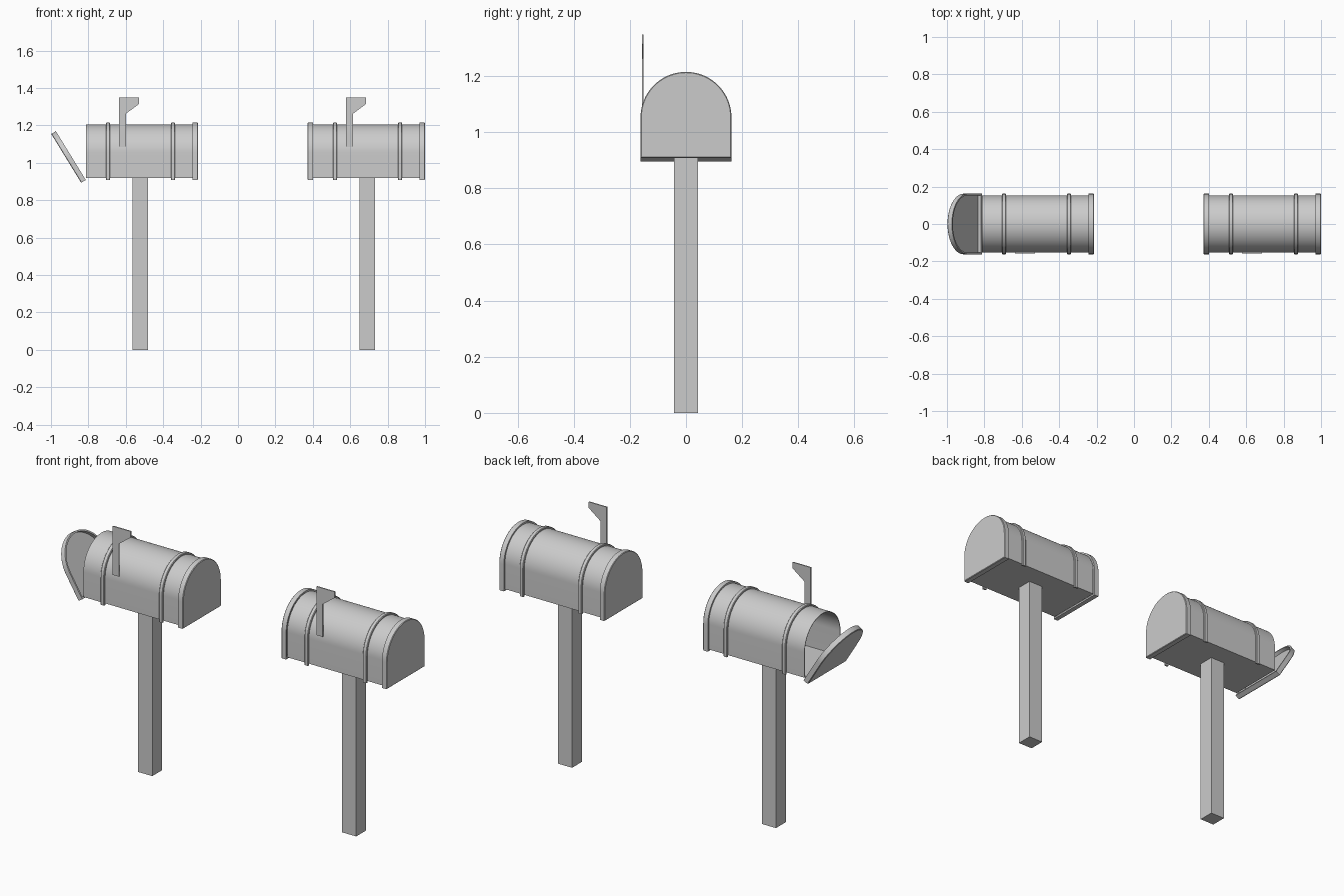
import bpy, bmesh, math
from mathutils import Matrix, Vector

if "Cube" in bpy.data.objects:
    bpy.data.objects.remove(bpy.data.objects["Cube"])

R, ZC, ZB = 0.153, 1.053, 0.918   # shell radius, arc centre height, floor height
SEG = 40


def arch(x, r, bottom=None):
    """Mailbox outline at x: straight sides under a half circle."""
    zb = ZB - (r - R) if bottom is None else bottom
    pts = [Vector((x, -r, zb))]
    for i in range(SEG + 1):
        a = math.pi * i / SEG
        pts.append(Vector((x, -r * math.cos(a), ZC + r * math.sin(a))))
    return pts + [Vector((x, r, zb))]


def finish(name, bm, angle=35):
    bmesh.ops.recalc_face_normals(bm, faces=bm.faces[:])
    me = bpy.data.meshes.new(name)
    bm.to_mesh(me)
    bm.free()
    ob = bpy.data.objects.new(name, me)
    bpy.context.collection.objects.link(ob)
    bpy.ops.object.select_all(action='DESELECT')
    ob.select_set(True)
    bpy.context.view_layer.objects.active = ob
    bpy.ops.object.shade_smooth_by_angle(angle=math.radians(angle))
    return ob


def loft(name, section, loop, open_arch=False, matrix=None):
    """Join arches given as (x, radius). loop: section wraps; otherwise its ends are filled."""
    bm = bmesh.new()
    bottom = ZB - 0.009 if open_arch else None
    rings = [[bm.verts.new(p) for p in arch(x, r, bottom)] for x, r in section]
    n = len(rings[0])
    pairs = list(zip(rings, rings[1:]))
    if loop:
        pairs.append((rings[-1], rings[0]))
    for a, b in pairs:
        for i in range(n - 1 if open_arch else n):
            j = (i + 1) % n
            bm.faces.new((a[i], a[j], b[j], b[i]))
    if not loop:
        bm.faces.new(rings[0])
        bm.faces.new(rings[-1])
    if open_arch:
        bm.faces.new([r[0] for r in rings])
        bm.faces.new([r[-1] for r in rings])
    if matrix:
        bm.transform(matrix)
    return finish(name, bm)


def tray(name, x_out, direction, matrix=None):
    """End cover: flat plate with a rim; direction points toward the box."""
    prof = [(0, 0.159), (0.003, 0.162), (0.029, 0.162), (0.029, 0.153), (0.010, 0.153)]
    return loft(name, [(x_out + direction * d, r) for d, r in prof], False, matrix=matrix)


def prism(name, outline, y0, y1):
    """Extrude an x-z outline along y."""
    bm = bmesh.new()
    f = bm.faces.new([bm.verts.new((x, y0, z)) for x, z in outline])
    ext = bmesh.ops.extrude_face_region(bm, geom=[f])
    bmesh.ops.translate(bm, vec=(0, y1 - y0, 0),
                        verts=[v for v in ext['geom'] if isinstance(v, bmesh.types.BMVert)])
    return finish(name, bm, 20)


def mailbox(tag, dx, door_angle):
    front, back = dx - 0.813, dx - 0.214

    # hollow box
    loft(tag + "_box_shell", [(front, R), (back - 0.010, R),
                              (back - 0.010, R - 0.003), (front, R - 0.003)], True)
    # rear cover
    tray(tag + "_back_cover", back, -1)

    # door, hinged along its lower edge
    hinge = Vector((front, 0, ZB - 0.009))
    turn = (Matrix.Translation(hinge) @ Matrix.Rotation(-math.radians(door_angle), 4, 'Y')
            @ Matrix.Translation(-hinge))
    tray(tag + "_door", front - 0.030, 1, turn)

    # raised bands
    for k, cx in enumerate((-0.695, -0.347)):
        c = dx + cx
        loft(f"{tag}_band_{k + 1}", [(c - 0.011, R - 0.001), (c - 0.011, R + 0.006),
                                     (c - 0.008, R + 0.009), (c + 0.008, R + 0.009),
                                     (c + 0.011, R + 0.006), (c + 0.011, R - 0.001)],
             True, open_arch=True)

    # signal flag
    flag = [(-0.636, 1.086), (-0.600, 1.086), (-0.600, 1.262),
            (-0.529, 1.315), (-0.529, 1.348), (-0.636, 1.348)]
    prism(tag + "_flag", [(x + dx, z) for x, z in flag], -0.157, -0.151)

    # post
    a, b = dx - 0.565, dx - 0.481
    prism(tag + "_post", [(a, 0), (b, 0), (b, ZB + 0.001), (a, ZB + 0.001)], -0.042, 0.042)


mailbox("open_mailbox", 0.0, 31.5)
mailbox("closed_mailbox", 1.214, 0.0)
